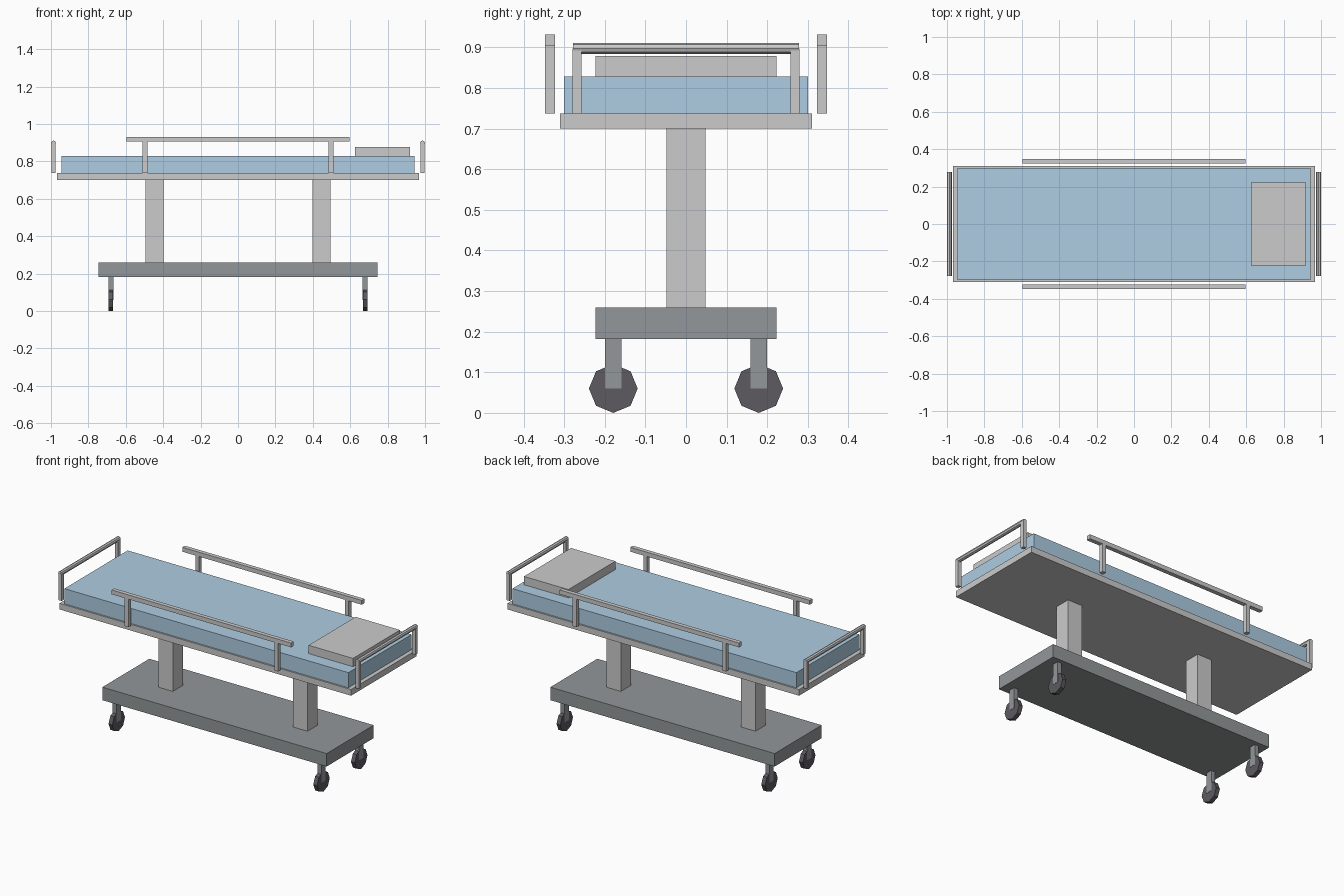
import bpy
import bmesh
from math import pi
from mathutils import Matrix

if "Cube" in bpy.data.objects:
    bpy.data.objects.remove(bpy.data.objects["Cube"])


def material(name, rgb):
    m = bpy.data.materials.new(name)
    m.diffuse_color = (*rgb, 1)
    m.use_nodes = True
    m.node_tree.nodes["Principled BSDF"].inputs["Base Color"].default_value = m.diffuse_color
    return m


BLUE = material("blue_vinyl", (0.42, 0.61, 0.76))
DARK = material("dark_metal", (0.29, 0.31, 0.32))
BLACK = material("black_rubber", (0.11, 0.10, 0.12))
STEEL = material("steel", (0.68, 0.70, 0.71))


def finish(bm, name, mat):
    me = bpy.data.meshes.new(name)
    bm.to_mesh(me)
    bm.free()
    if mat:
        me.materials.append(mat)
    ob = bpy.data.objects.new(name, me)
    bpy.context.collection.objects.link(ob)
    return ob


def box(name, x, y, z, mat=None):
    """Box from (min, max) ranges on each axis."""
    bm = bmesh.new()
    size = [b - a for a, b in (x, y, z)]
    mid = [(a + b) / 2 for a, b in (x, y, z)]
    bmesh.ops.create_cube(bm, size=1, matrix=Matrix.Translation(mid) @ Matrix.Diagonal((*size, 1)))
    return finish(bm, name, mat)


def octagon(name, centre, r, length, axis, mat=None):
    """Eight-sided cylinder along X or Y, with corners pointing up and sideways."""
    bm = bmesh.new()
    rot = Matrix.Rotation(pi / 2, 4, 'Y' if axis == 'X' else 'X')
    bmesh.ops.create_cone(bm, cap_ends=True, segments=8, radius1=r, radius2=r, depth=length,
                          matrix=Matrix.Translation(centre) @ rot)
    return finish(bm, name, mat)


def around(c, w):
    return (c - w / 2, c + w / 2)


# base, deck, mattress and pillow
box("base", (-.745, .745), (-.223, .223), (.182, .26), DARK)
box("deck", (-.968, .968), (-.31, .31), (.70, .737))
box("mattress", (-.943, .943), (-.30, .30), (.737, .828), BLUE)
box("pillow", (.625, .92), (-.223, .223), (.828, .878))

for sx, end in ((-1, "foot"), (1, "head")):
    # lifting column
    box(end + "_column", around(sx * .447, .096), around(0, .096), (.26, .70), STEEL)
    # end rail
    octagon(end + "_rail", (sx * .9866, 0, .8975), .0134, .556, 'Y')
    for sy, side in ((-1, "front"), (1, "back")):
        box(f"{end}_{side}_rail_post", around(sx * .9866, .022), around(sy * .268, .022), (.737, .8975))
        # side rail post
        box(f"{side}_{end}_side_post", around(sx * .497, .025), around(sy * .335, .025), (.737, .905))
        # caster
        octagon(f"{end}_{side}_wheel", (sx * .68, sy * .179, .06), .06, .025, 'X', BLACK)
        box(f"{end}_{side}_caster_fork", around(sx * .68, .027), around(sy * .179, .04), (.06, .182), DARK)

# side rails
for sy, side in ((-1, "front"), (1, "back")):
    box(side + "_side_rail", (-.596, .596), around(sy * .335, .025), (.905, .931))
